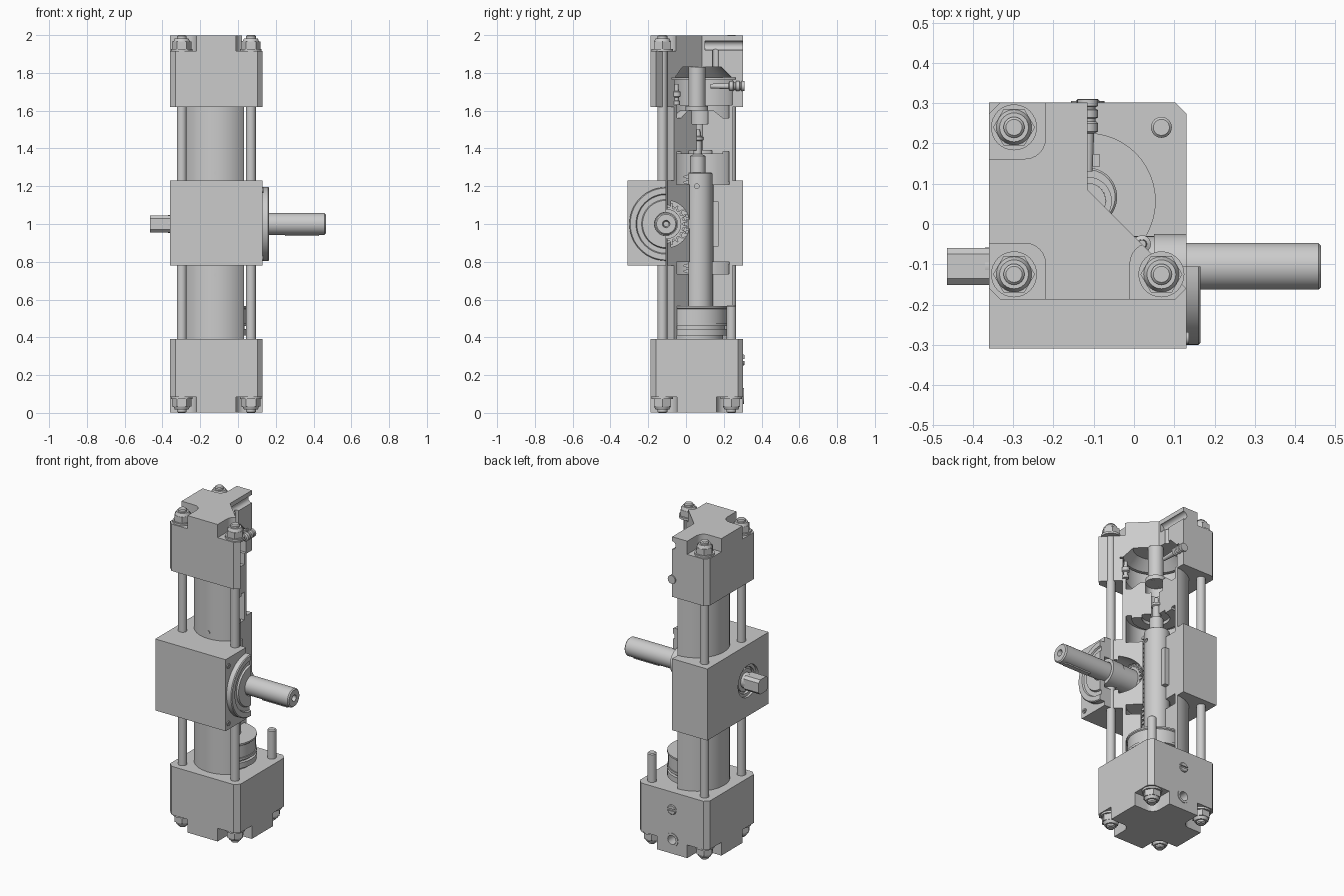
import bpy, bmesh, math
from mathutils import Vector

if "Cube" in bpy.data.objects:
    bpy.data.objects.remove(bpy.data.objects["Cube"])

CX, CY = -0.115, 0.057          # cylinder axis
SY, SZ = -0.105, 1.0            # output shaft axis
H = 0.245                       # half width of the end caps
AX = {'z': lambda a, b, h: (a, b, h), 'x': lambda a, b, h: (h, a, b), 'y': lambda a, b, h: (b, h, a)}


def finish(name, bm):
    bmesh.ops.remove_doubles(bm, verts=bm.verts, dist=1e-5)
    bmesh.ops.recalc_face_normals(bm, faces=bm.faces)
    me = bpy.data.meshes.new(name)
    bm.to_mesh(me)
    bm.free()
    ob = bpy.data.objects.new(name, me)
    bpy.context.collection.objects.link(ob)
    return ob


def prism(name, pts, h0, h1, axis='z'):
    """Extrude a closed outline along an axis."""
    bm = bmesh.new()
    lo = [bm.verts.new(AX[axis](a, b, h0)) for a, b in pts]
    hi = [bm.verts.new(AX[axis](a, b, h1)) for a, b in pts]
    n = len(pts)
    bm.faces.new(lo)
    bm.faces.new(hi)
    for i in range(n):
        bm.faces.new((lo[i], lo[(i + 1) % n], hi[(i + 1) % n], hi[i]))
    return finish(name, bm)


def box(name, x0, x1, y0, y1, z0, z1):
    return prism(name, [(x0, y0), (x1, y0), (x1, y1), (x0, y1)], z0, z1)


def lathe(name, prof, a0, b0, axis='z', seg=48):
    """Revolve a closed (radius, height) outline around an axis."""
    bm = bmesh.new()
    rings = []
    for i in range(seg):
        t = 2 * math.pi * i / seg
        rings.append([bm.verts.new(AX[axis](a0 + r * math.cos(t), b0 + r * math.sin(t), h)) for r, h in prof])
    n = len(prof)
    for i in range(seg):
        p, q = rings[i], rings[(i + 1) % seg]
        for j in range(n):
            k = (j + 1) % n
            if prof[j][0] > 0 or prof[k][0] > 0:
                bm.faces.new((p[j], p[k], q[k], q[j]))
    return finish(name, bm)


def cyl(name, r, h0, h1, a0, b0, axis='z', seg=32, c=0.0):
    if c:
        return lathe(name, [(0, h0), (r - c, h0), (r, h0 + c), (r, h1 - c), (r - c, h1), (0, h1)], a0, b0, axis, seg)
    return lathe(name, [(0, h0), (r, h0), (r, h1), (0, h1)], a0, b0, axis, seg)


def ring(name, r0, r1, h0, h1, a0, b0, axis='z'):
    return lathe(name, [(r0, h0), (r1, h0), (r1, h1), (r0, h1)], a0, b0, axis)


def cut(ob, *cutters):
    for c in cutters:
        m = ob.modifiers.new("cut", 'BOOLEAN')
        m.operation, m.solver, m.object = 'DIFFERENCE', 'EXACT', c
        bpy.context.view_layer.objects.active = ob
        bpy.ops.object.modifier_apply(modifier=m.name)
        bpy.data.objects.remove(c, do_unlink=True)
    return ob


def wedge():
    """Cutaway for caps, tubes and pistons."""
    return prism("wedge", [(CX, 0.085), (0.6, -0.63), (0.6, 0.6), (CX, 0.6)], -0.5, 2.5)


def block_wedge():
    """Cutaway for the gear housing."""
    return prism("wedge", [(CX, 0.085), (0.075, SY), (0.6, SY), (0.6, 0.6), (CX, 0.6)], -0.5, 2.5)


def end_cap(name, z0, z1, p0, p1):
    """Chamfered square cap with four nut pockets."""
    k = H - 0.028
    pts = [(H, -k), (H, k), (k, H), (-k, H), (-H, k), (-H, -k), (-k, -H), (k, -H)]
    cap = prism(name, [(CX + a, CY + b) for a, b in pts], z0, z1)
    arc = [(0.155 - 0.05 * math.sin(t), 0.155 - 0.05 * math.cos(t)) for t in [i * math.pi / 12 for i in range(7)]]
    pocket = [(0.3, 0.3), (0.3, 0.105)] + arc + [(0.105, 0.3)]
    for sx in (-1, 1):
        for sy in (-1, 1):
            cut(cap, prism("pocket", [(CX + sx * a, CY + sy * b) for a, b in pocket], p0, p1))
    return cap


# bottom cap with port and slotted screw
bottom = end_cap("bottom_cap", 0.002, 0.39, -0.1, 0.085)
cut(bottom, cyl("hole", 0.028, 0.15, 0.4, 0.09, CX, 'y'))
ring("bottom_port_ring", 0.028, 0.042, 0.25, 0.306, 0.09, CX, 'y')
cut(cyl("bottom_valve_screw", 0.03, 0.25, 0.31, 0.28, CX, 'y', c=0.004),
    box("slot", -0.2, 0.0, 0.3, 0.32, 0.274, 0.286))

# top cap: bore with conical ceiling, port channel, cutaway
top = end_cap("top_cap", 1.62, 1.998, 1.915, 2.1)
cut(top, lathe("bore", [(0, 1.5), (0.188, 1.5), (0.188, 1.765), (0.205, 1.765), (0.205, 1.775),
                        (0.185, 1.775), (0.13, 1.83), (0, 1.83)], CX, CY),
    cyl("channel", 0.025, 0.1, 0.4, 1.945, CX, 'y'),
    cyl("drop", 0.016, 1.8, 1.945, CX, 0.155), wedge())

# top cap internals
cyl("cushion_stem", 0.045, 1.60, 1.83, CX, CY)
ring("cushion_collar", 0.045, 0.06, 1.60, 1.625, CX, CY)
lathe("top_valve_screw", [(0, 0.13), (0.012, 0.13), (0.016, 0.225), (0.026, 0.23), (0.026, 0.25), (0.02, 0.255),
                          (0.02, 0.262), (0.026, 0.265), (0.026, 0.283), (0.02, 0.286), (0.02, 0.29),
                          (0.026, 0.293), (0.026, 0.309), (0, 0.309)], 1.73, CX, 'y', 24)
lathe("check_valve", [(0, 1.63), (0.018, 1.63), (0.018, 1.65), (0.012, 1.655), (0.012, 1.67), (0.022, 1.675),
                      (0.022, 1.70), (0.012, 1.705), (0.01, 1.74), (0, 1.74)], 0.02, -0.05, 'z', 24)

# cylinder tubes with small vent plugs
for label, z0, z1, zp in (("lower", 0.38, 0.785, 0.73), ("upper", 1.225, 1.63, 1.27)):
    cut(ring(label + "_tube", 0.17, 0.19, z0, z1, CX, CY), wedge())
    cyl(label + "_vent_plug", 0.012, CY - 0.193, CY - 0.18, zp, CX, 'y', 16)

# pistons: lower whole with seal grooves, upper sectioned
lathe("lower_piston", [(0, 0.385), (0.14, 0.385), (0.14, 0.41), (0.169, 0.41), (0.169, 0.445), (0.15, 0.445),
                       (0.15, 0.46), (0.169, 0.46), (0.169, 0.475), (0.163, 0.475), (0.163, 0.55),
                       (0.169, 0.555), (0.169, 0.565), (0, 0.565)], CX, CY)
cut(ring("lower_guide", 0.085, 0.17, 0.565, 0.735, CX, CY), wedge())
cut(lathe("upper_piston", [(0.03, 1.39), (0.08, 1.39), (0.08, 1.37), (0.14, 1.37), (0.14, 1.385), (0.17, 1.385),
                           (0.17, 1.56), (0.14, 1.56), (0.09, 1.6), (0.06, 1.6), (0.06, 1.53), (0.03, 1.53)],
          CX, CY), wedge())
lathe("piston_bolt", [(0, 1.26), (0.04, 1.26), (0.04, 1.36), (0.022, 1.37), (0.022, 1.44), (0.03, 1.445),
                      (0.03, 1.46), (0.017, 1.465), (0.012, 1.5), (0, 1.5)], CX, 0.062, 'z', 32)

# gear housing with rack bore and shaft bore
block = box("gear_housing", -0.36, 0.13, -0.309, 0.302, 0.78, 1.23)
cut(block, cyl("rack_bore", 0.08, 0.5, 1.5, CX, 0.065),
    ring("seat", 0.0001, 0.172, 0.7, 0.80, CX, CY), ring("seat", 0.0001, 0.172, 1.21, 1.3, CX, CY),
    cyl("shaft_bore", 0.125, -0.30, 0.3, SY, SZ, 'x', 48),
    cyl("rear_bore", 0.1, -0.5, -0.2, SY, SZ, 'x', 48), block_wedge())
box("rack_shoe", -0.15, -0.085, 0.143, 0.172, 0.88, 1.12)

# round bearing flange (cut in half) and bearings
flange = lathe("bearing_flange", [(0.062, 0.13), (0.195, 0.13), (0.195, 0.16), (0.19, 0.165), (0.16, 0.165),
                                  (0.155, 0.155), (0.13, 0.155), (0.125, 0.165), (0.062, 0.165)], SY, SZ, 'x', 64)
cut(flange, block_wedge())
cut(ring("front_bearing_outer", 0.1, 0.125, 0.05, 0.13, SY, SZ, 'x'), block_wedge())
ring("front_bearing_inner", 0.06, 0.08, 0.05, 0.13, SY, SZ, 'x')
ring("rear_bearing_outer", 0.082, 0.1, -0.345, -0.25, SY, SZ, 'x')
ring("rear_bearing_inner", 0.045, 0.07, -0.34, -0.25, SY, SZ, 'x')
ring("rear_bearing_shield", 0.068, 0.084, -0.33, -0.26, SY, SZ, 'x')
for i, z in enumerate((0.82, 1.18)):
    ring(f"flange_screw_{i}", 0.006, 0.015, 0.12, 0.136, -0.283, z, 'x')

# output shaft with key, square rear drive
shaft = lathe("output_shaft", [(0, -0.37), (0.047, -0.37), (0.047, -0.25), (0.075, -0.25), (0.075, 0.05), (0.058, 0.05),
                               (0.058, 0.458), (0.051, 0.465), (0.02, 0.465), (0.014, 0.44), (0, 0.44)],
              SY, SZ, 'x', 40)
box("shaft_key", 0.25, 0.43, SY - 0.015, SY + 0.015, 0.936, 0.97)
s, c = 0.046, 0.030
sq = [(s, -c), (s, c), (c, s), (-c, s), (-s, c), (-s, -c), (-c, -s), (c, -s)]
prism("square_drive", [(SY + a, SZ + b) for a, b in sq], -0.465, -0.36, 'x')

# pinion
N, pts = 22, []
for i in range(N):
    for f, r in ((-0.29, 0.09), (-0.12, 0.114), (0.12, 0.114), (0.29, 0.09)):
        t = 2 * math.pi * (i + 0.5 + f) / N
        pts.append((SY + r * math.cos(t), SZ + r * math.sin(t)))
prism("pinion", pts, -0.175, -0.055, 'x')

# rack: round bar with a toothed strip facing the pinion
cut(cyl("rack_bar", 0.073, 0.56, 1.272, CX, 0.067, seg=48, c=0.005),
    box("flat", -0.4, 0.2, -0.1, 0.012, 0.5, 1.4),
    cyl("cross_hole", 0.012, -0.08, 0.1, 0.057, 1.2, 'x', 16))
P = 2 * math.pi * 0.103 / N
teeth = [(0.03, SZ - 14 * P), (0.03, SZ + 9 * P)]
for i in range(8, -15, -1):
    z = SZ + (i + 0.5) * P
    teeth += [(0.012, z + 0.4 * P), (-0.012, z + 0.15 * P), (-0.012, z - 0.15 * P), (0.012, z - 0.4 * P)]
prism("rack_teeth", teeth, CX - 0.05, CX + 0.05, 'x')

# tie rods, washers and nuts at the four corners (one rod is cut short)
for label, x, y in (("front_left", -0.298, -0.125), ("front_right", 0.068, -0.125),
                    ("back_left", -0.298, 0.24), ("back_right", 0.068, 0.24)):
    short = label == "back_right"
    cyl(label + "_tie_rod", 0.026, 0.0, 0.57 if short else 2.0, x, y, 'z', 24, 0.006)
    for end in (("bottom",) if short else ("bottom", "top")):
        zz = (lambda h: 0.085 - h) if end == "bottom" else (lambda h: 1.915 + h)
        cyl(f"{label}_{end}_washer", 0.057, *sorted((zz(-0.002), zz(0.012))), x, y)
        hexa = [(x + 0.052 * math.cos(a), y + 0.052 * math.sin(a)) for a in [i * math.pi / 3 for i in range(6)]]
        prism(f"{label}_{end}_nut", hexa, *sorted((zz(0.012), zz(0.05))))
        lathe(f"{label}_{end}_nut_collar", [(0.02, zz(0.05)), (0.044, zz(0.05)), (0.036, zz(0.068)),
                                            (0.02, zz(0.068))], x, y, 'z', 24)

# smooth curved faces, keep edges crisp
for ob in bpy.context.scene.objects:
    ob.select_set(True)
    bpy.context.view_layer.objects.active = ob
bpy.ops.object.shade_smooth_by_angle(angle=math.radians(30))
